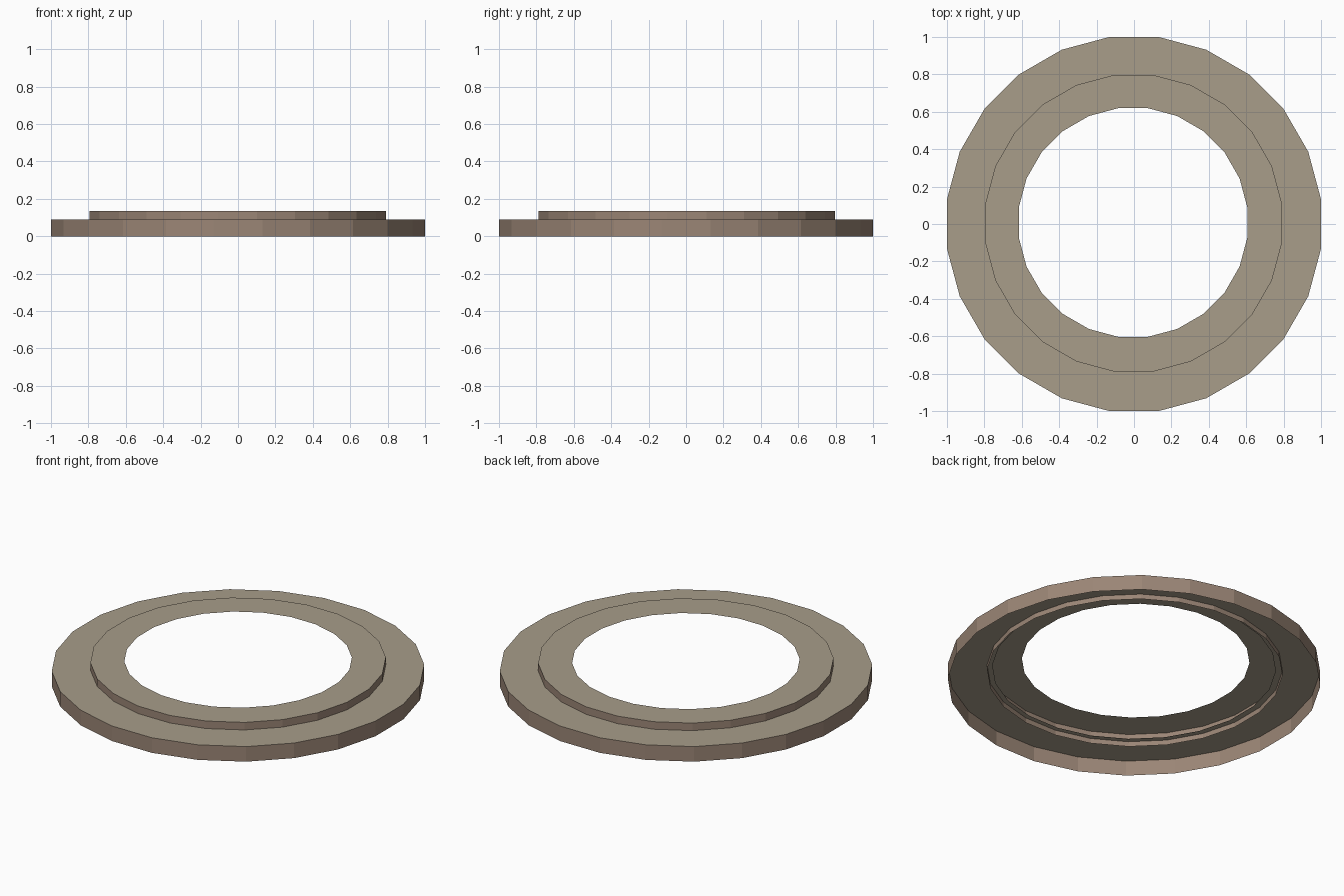
import bpy, bmesh, math

if "Cube" in bpy.data.objects:
    bpy.data.objects.remove(bpy.data.objects["Cube"])

SIDES = 24
FLAT = math.cos(math.pi / SIDES)  # flat-to-flat radius -> corner radius


def material(name, rgb):
    lin = [((c / 255 + 0.055) / 1.055) ** 2.4 for c in rgb]
    m = bpy.data.materials.new(name)
    m.diffuse_color = (*lin, 1.0)
    m.use_nodes = True
    m.node_tree.nodes["Principled BSDF"].inputs["Base Color"].default_value = m.diffuse_color
    return m


top_mat = material("olive tan top", (168, 157, 138))
wall_mat = material("brown rim", (155, 134, 118))


def loop(bm, radius, z, cx=0.0, cy=0.0):
    r = radius / FLAT
    step = 2 * math.pi / SIDES
    return [bm.verts.new((cx + r * math.cos((i + 0.5) * step),
                          cy + r * math.sin((i + 0.5) * step), z))
            for i in range(SIDES)]


def bridge(bm, a, b, mat):
    for i in range(SIDES):
        j = (i + 1) % SIDES
        f = bm.faces.new((a[i], a[j], b[j], b[i]))
        f.material_index = mat


def stepped_ring(name, outer, inner, z_low, z_top, centre=(0, 0), hole_centre=(0, 0)):
    """Open-bottomed ring: outer wall plus a flat top sheet with a hole."""
    bm = bmesh.new()
    low = loop(bm, outer, z_low, *centre)
    high = loop(bm, outer, z_top, *centre)
    hole = loop(bm, inner, z_top, *hole_centre)
    bridge(bm, low, high, 1)
    bridge(bm, high, hole, 0)
    me = bpy.data.meshes.new(name)
    bm.to_mesh(me)
    bm.free()
    me.materials.append(top_mat)
    me.materials.append(wall_mat)
    ob = bpy.data.objects.new(name, me)
    bpy.context.collection.objects.link(ob)
    return ob


# wide lower tier
stepped_ring("lower_ring", 1.0, 0.76, 0.0, 0.09)
# narrow raised tier, its wall dips below the lower tier's top sheet
stepped_ring("upper_ring", 0.793, 0.611, 0.06, 0.135,
             (-0.002, 0.004), (-0.005, 0.008))
